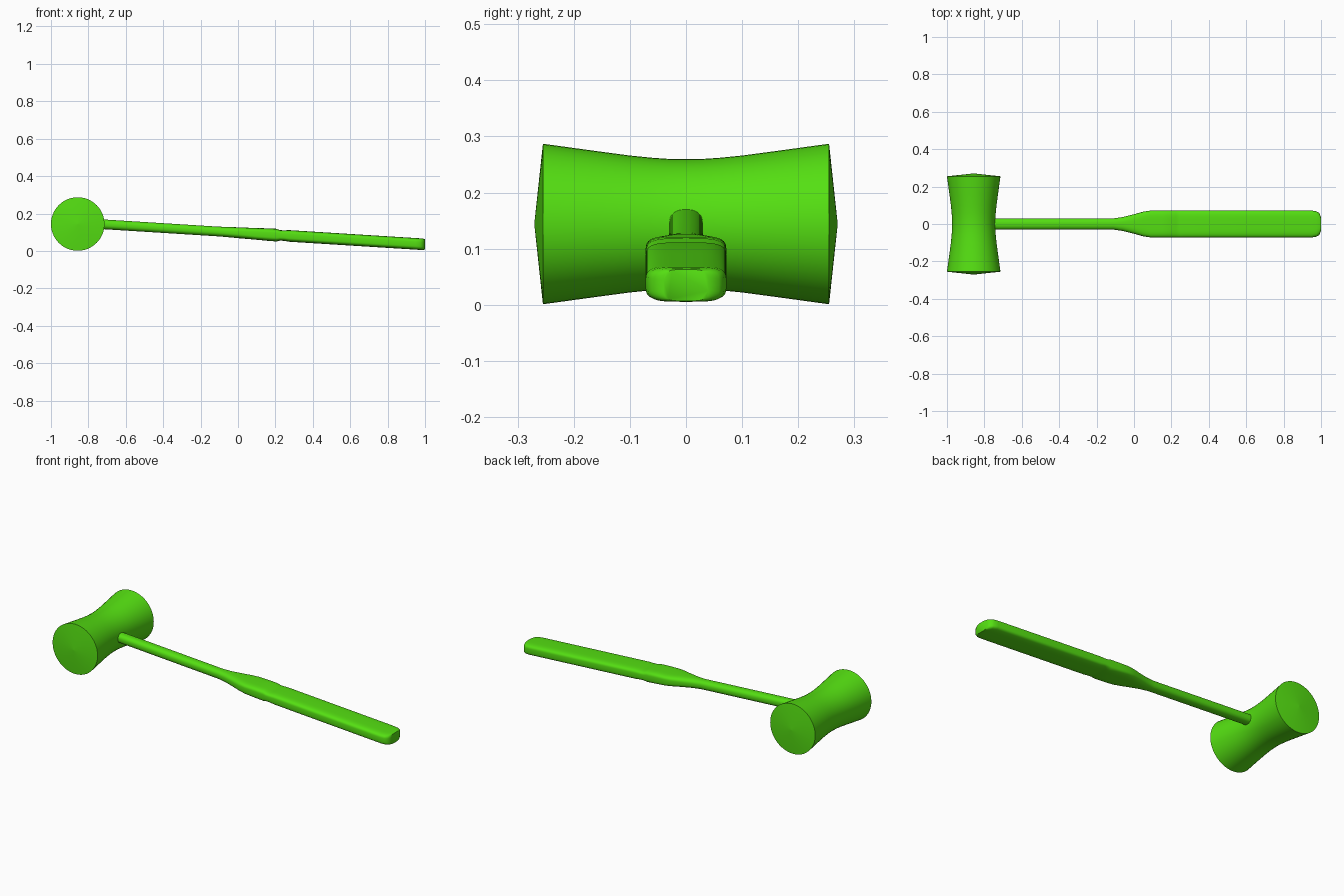
import bpy, bmesh, math

cube = bpy.data.objects.get("Cube")
if cube:
    bpy.data.objects.remove(cube, do_unlink=True)

GREEN = (0.09, 0.74, 0.006, 1)
mat = bpy.data.materials.new("bright green")
mat.use_nodes = True
mat.diffuse_color = GREEN
bsdf = next(n for n in mat.node_tree.nodes if n.type == "BSDF_PRINCIPLED")
bsdf.inputs["Base Color"].default_value = GREEN


def loft(name, rings, angle):
    """Skin a list of equal rings into a closed solid."""
    bm = bmesh.new()
    loops = [[bm.verts.new(p) for p in ring] for ring in rings]
    n = len(loops[0])
    for a, b in zip(loops, loops[1:]):
        for i in range(n):
            j = (i + 1) % n
            bm.faces.new((a[i], a[j], b[j], b[i]))
    bm.faces.new(loops[0])
    bm.faces.new(loops[-1])
    bmesh.ops.recalc_face_normals(bm, faces=bm.faces)
    mesh = bpy.data.meshes.new(name)
    bm.to_mesh(mesh)
    bm.free()
    mesh.materials.append(mat)
    obj = bpy.data.objects.new(name, mesh)
    bpy.context.collection.objects.link(obj)
    bpy.ops.object.select_all(action="DESELECT")
    obj.select_set(True)
    bpy.context.view_layer.objects.active = obj
    bpy.ops.object.shade_smooth_by_angle(angle=math.radians(angle))
    return obj


# Waisted head with shallow domed striking faces
HEAD_X, HEAD_Z = -0.857, 0.144
half = [(0.27, 0.004), (0.255, 0.143), (0.16, 0.13), (0.1, 0.122), (0.06, 0.118), (0.03, 0.116)]
profile = [(-y, r) for y, r in half] + [(0, 0.1155)] + half[::-1]
SIDES = 48
turns = [2 * math.pi * i / SIDES for i in range(SIDES)]
loft("mallet_head", [[(HEAD_X + r * math.cos(t), y, HEAD_Z + r * math.sin(t)) for t in turns]
                     for y, r in profile], 40)


# Sloping handle: x, half width, half thickness, squareness
stations = [
    (-0.8, 0.03, 0.026, 2.4), (-0.4, 0.03, 0.026, 2.4), (-0.11, 0.03, 0.026, 2.4),
    (-0.06, 0.037, 0.027, 2.6), (0.0, 0.052, 0.029, 3), (0.05, 0.066, 0.03, 3.5),
    (0.09, 0.072, 0.031, 4), (0.15, 0.072, 0.033, 4), (0.205, 0.072, 0.034, 4),
    (0.225, 0.072, 0.028, 4), (0.245, 0.072, 0.028, 4), (0.275, 0.072, 0.031, 4),
    (0.6, 0.072, 0.031, 4), (0.95, 0.072, 0.031, 4), (0.975, 0.068, 0.031, 4),
    (0.99, 0.059, 0.03, 4), (0.999, 0.04, 0.028, 4),
]


def section(x, w, h, power):
    z = 0.142 - 0.0625 * (x + 0.715)
    ring = []
    for t in turns:
        c, s = math.cos(t), math.sin(t)
        ring.append((x, math.copysign(w * abs(c) ** (2 / power), c),
                     z + math.copysign(h * abs(s) ** (2 / power), s)))
    return ring


loft("handle", [section(*s) for s in stations], 50)
